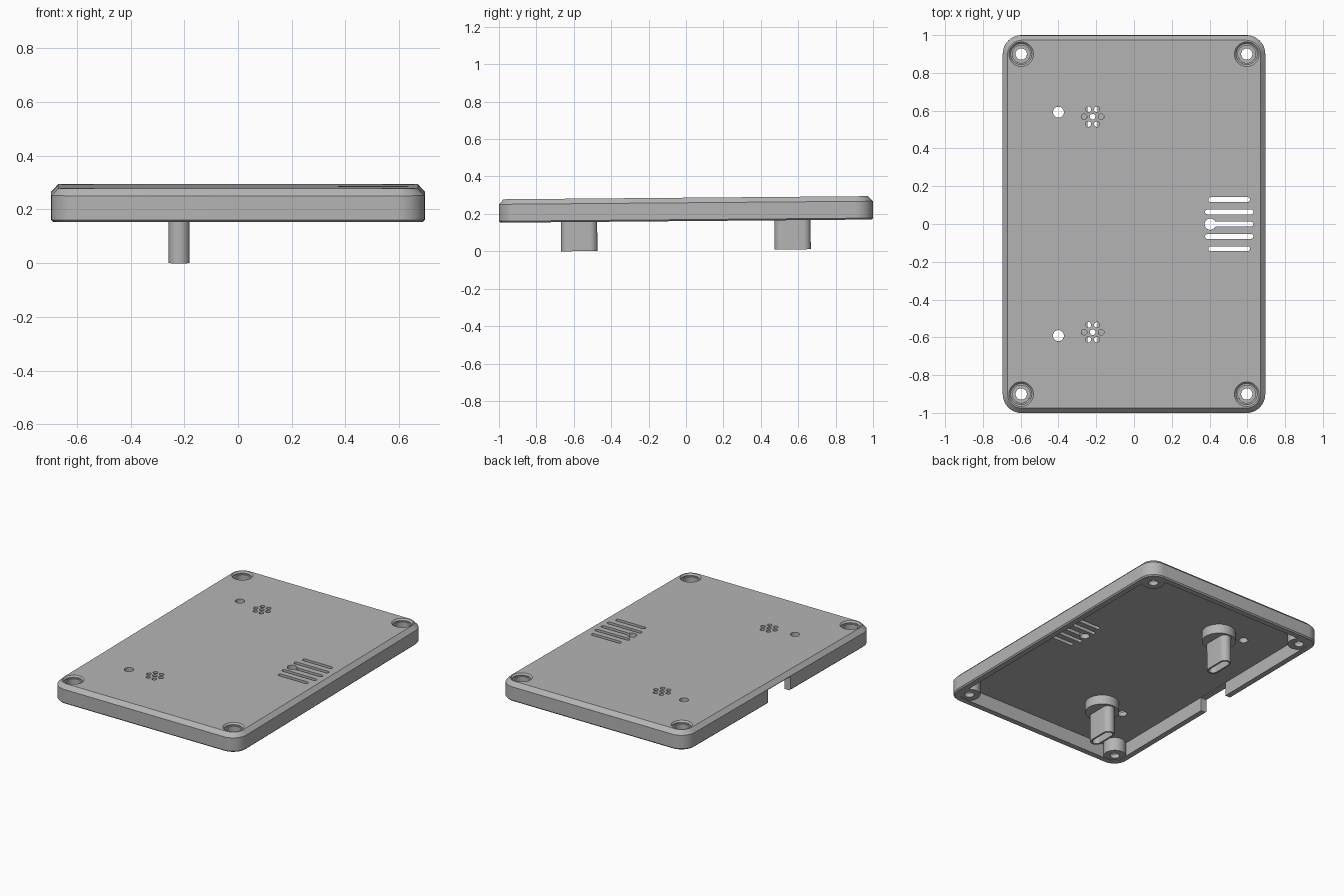
import bpy, bmesh, math

if "Cube" in bpy.data.objects:
    bpy.data.objects.remove(bpy.data.objects["Cube"], do_unlink=True)

grey = bpy.data.materials.new("grey_plastic")
grey.use_nodes = True
colour = (0.46, 0.46, 0.46, 1)
grey.diffuse_color = colour
grey.node_tree.nodes["Principled BSDF"].inputs["Base Color"].default_value = colour


def outline(cx, cy, hx, hy, r, steps=10):
    """Rounded rectangle; becomes a circle or a slot when r reaches the half size."""
    pts = []
    for quarter, (sx, sy) in enumerate(((1, 1), (-1, 1), (-1, -1), (1, -1))):
        for i in range(steps + 1):
            a = (quarter + i / steps) * math.pi / 2
            pts.append((cx + sx * (hx - r) + r * math.cos(a),
                        cy + sy * (hy - r) + r * math.sin(a)))
    return pts


def solid(name, cx, cy, rings):
    """Closed solid through rings of (z, half x, half y, corner radius)."""
    bm = bmesh.new()
    loops = [[bm.verts.new((x, y, z)) for x, y in outline(cx, cy, hx, hy, r)]
             for z, hx, hy, r in rings]
    n = len(loops[0])
    for low, high in zip(loops, loops[1:]):
        for i in range(n):
            j = (i + 1) % n
            bm.faces.new((low[i], low[j], high[j], high[i]))
    bm.faces.new(loops[0][::-1])
    bm.faces.new(loops[-1])
    bmesh.ops.remove_doubles(bm, verts=bm.verts, dist=1e-5)
    bmesh.ops.recalc_face_normals(bm, faces=bm.faces)
    mesh = bpy.data.meshes.new(name)
    bm.to_mesh(mesh)
    bm.free()
    mesh.materials.append(grey)
    ob = bpy.data.objects.new(name, mesh)
    bpy.context.collection.objects.link(ob)
    return ob


def cylinder(name, cx, cy, levels):
    return solid(name, cx, cy, [(z, r, r, r) for z, r in levels])


def combine(target, tool, operation="DIFFERENCE"):
    mod = target.modifiers.new("cut", "BOOLEAN")
    mod.operation, mod.solver, mod.object = operation, "EXACT", tool
    bpy.ops.object.select_all(action="DESELECT")
    bpy.context.view_layer.objects.active = target
    target.select_set(True)
    bpy.ops.object.modifier_apply(modifier=mod.name)
    bpy.data.objects.remove(tool, do_unlink=True)


# Tray-shaped cover with bevelled edges
HX, HY, R = 0.695, 1.0, 0.1
WALL, CEILING = 0.045, 0.095
cover = solid("cover", 0, 0, [(z, HX - d, HY - d, R - d) for z, d in
                              ((0, 0.008), (0.008, 0), (0.098, 0), (0.125, 0.026))])
combine(cover, solid("cavity", 0, 0, [(z, HX - WALL, HY - WALL, R - WALL)
                                      for z in (-0.1, CEILING)]))

# Corner screw bosses with stepped screw holes
corners = [(sx * 0.597, sy * 0.9) for sx in (-1, 1) for sy in (-1, 1)]
for x, y in corners:
    combine(cover, cylinder("boss", x, y, ((0.003, 0.07), (0.11, 0.07))), "UNION")
for x, y in corners:
    combine(cover, cylinder("screw_hole", x, y, (
        (-0.1, 0.03), (0.03, 0.03), (0.03, 0.047), (0.108, 0.047),
        (0.108, 0.056), (0.115, 0.056), (0.13, 0.07))))

# Cable notch in the side wall
combine(cover, solid("notch", -0.7, 0, [(z, 0.07, 0.12, 0) for z in (-0.1, 0.094)]))


def pierce(x, y, hx, hy):
    r = min(hx, hy)
    combine(cover, solid("hole", x, y, [(z, hx, hy, r) for z in (0.05, 0.2)]))


# Vent slots and the round openings
for k in range(-2, 3):
    pierce(0.504, k * 0.065, 0.11 if abs(k) == 2 else 0.128, 0.013)
pierce(0.404, 0, 0.03, 0.03)
LEG_X, LEG_YS = -0.219, (-0.572, 0.569)
for y in (-0.59, 0.593):
    pierce(-0.4, y, 0.029, 0.029)

# Perforated clusters above the legs
for y in LEG_YS:
    pierce(LEG_X, y, 0.015, 0.015)
    for k in range(6):
        a = k * math.pi / 3
        pierce(LEG_X + 0.045 * math.cos(a), y + 0.045 * math.sin(a), 0.015, 0.015)

# Hollow oval legs with round collars
parts = [cover]
for name, y in zip(("front_leg", "back_leg"), LEG_YS):
    leg = cylinder(name, LEG_X, y, ((0.03, 0.107), (CEILING + 0.001, 0.107)))
    tube = solid("tube", LEG_X, y, [(z, 0.039, 0.097, 0.039) for z in (-0.156, 0.06)])
    combine(leg, tube, "UNION")
    combine(leg, solid("bore", LEG_X, y, [(z, 0.026, 0.084, 0.026) for z in (-0.3, 0.2)]))
    parts.append(leg)

# Slight backward rise of the whole piece, then smooth the round walls
for ob in parts:
    ob.rotation_euler.x = 0.0085
    ob.location.z = 0.1615
    bpy.ops.object.select_all(action="DESELECT")
    bpy.context.view_layer.objects.active = ob
    ob.select_set(True)
    bpy.ops.object.shade_smooth_by_angle(angle=math.radians(30))
